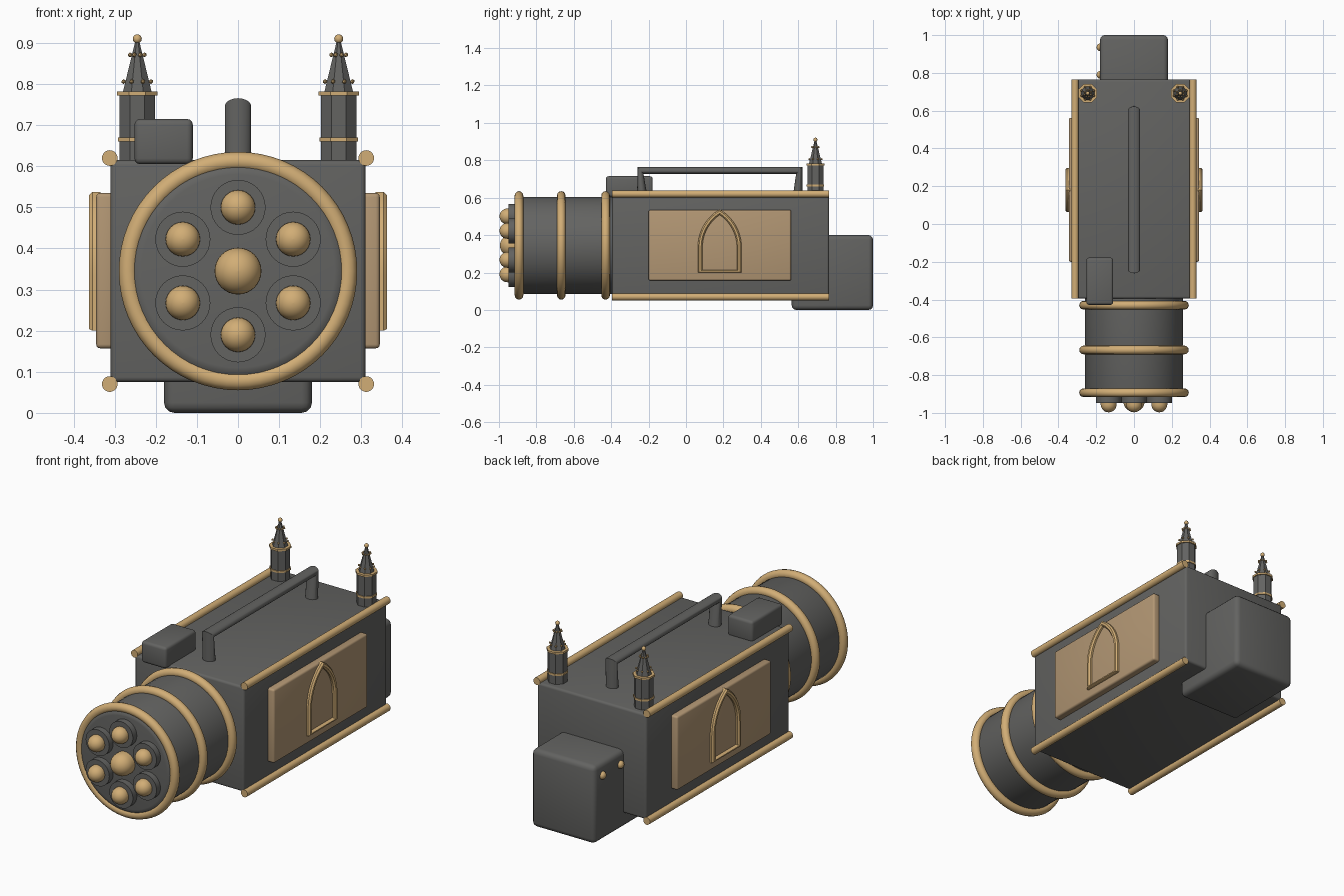
import bpy, bmesh, math
from mathutils import Matrix, Vector

if "Cube" in bpy.data.objects:
    bpy.data.objects.remove(bpy.data.objects["Cube"])


def material(name, rgb):
    m = bpy.data.materials.new(name)
    m.diffuse_color = (*rgb, 1)
    m.use_nodes = True
    m.node_tree.nodes["Principled BSDF"].inputs["Base Color"].default_value = m.diffuse_color
    return m


GREY = material("dark grey metal", (0.125, 0.125, 0.12))
GOLD = material("gold", (0.64, 0.42, 0.18))
TAN = material("tan panel", (0.45, 0.31, 0.175))
TO_FRONT = Matrix.Rotation(math.pi / 2, 4, 'X')   # local z becomes -y
TO_LEFT = Matrix.Rotation(-math.pi / 2, 4, 'Y')   # local z becomes -x


def finish(name, bm, mat, angle=35):
    bmesh.ops.remove_doubles(bm, verts=bm.verts, dist=1e-5)
    bmesh.ops.recalc_face_normals(bm, faces=bm.faces)
    me = bpy.data.meshes.new(name)
    bm.to_mesh(me)
    bm.free()
    ob = bpy.data.objects.new(name, me)
    bpy.context.collection.objects.link(ob)
    me.materials.append(mat)
    if angle:
        bpy.ops.object.select_all(action='DESELECT')
        ob.select_set(True)
        bpy.context.view_layer.objects.active = ob
        bpy.ops.object.shade_smooth_by_angle(angle=math.radians(angle))
    return ob


def box(name, lo, hi, mat, bevel=0.01, segs=3):
    bm = bmesh.new()
    bmesh.ops.create_cube(bm, size=1)
    lo, hi = Vector(lo), Vector(hi)
    size, mid = hi - lo, (hi + lo) / 2
    for v in bm.verts:
        v.co = Vector(a * b for a, b in zip(v.co, size)) + mid
    bmesh.ops.bevel(bm, geom=bm.edges[:], offset=bevel, segments=segs,
                    profile=0.5, affect='EDGES')
    return finish(name, bm, mat)


def skin(bm, loops, closed=False):
    """Join equal-length rings of verts with quads."""
    n = len(loops[0])
    pairs = list(zip(loops, loops[1:])) + ([(loops[-1], loops[0])] if closed else [])
    for a, b in pairs:
        for i in range(n):
            j = (i + 1) % n
            bm.faces.new((a[i], a[j], b[j], b[i]))


def lathe(name, profile, loc, mat, n=32, rot=Matrix(), closed=False, turn=0, angle=35):
    """Revolve (radius, height) points about local z."""
    bm = bmesh.new()
    m = Matrix.Translation(loc) @ rot
    loops = []
    for r, h in profile:
        loops.append([bm.verts.new(m @ Vector((max(r, 1e-4) * math.cos(a), max(r, 1e-4) * math.sin(a), h)))
                      for a in (turn + math.tau * i / n for i in range(n))])
    skin(bm, loops, closed)
    if not closed:
        bm.faces.new(loops[0])
        bm.faces.new(loops[-1])
    return finish(name, bm, mat, angle)


def ring_profile(major, minor, n=12):
    return [(major + minor * math.cos(math.tau * i / n), minor * math.sin(math.tau * i / n))
            for i in range(n)]


def dome_profile(r, height, n=8):
    return [(r, -0.02)] + [(r * math.cos(t), height * math.sin(t))
                           for t in (math.pi / 2 * i / n for i in range(n + 1))]


# Main housing, rear pack and small top box
box("housing", (-0.31, -0.395, 0.075), (0.31, 0.765, 0.615), GREY, 0.012)
box("rear_pack", (-0.18, 0.565, 0), (0.18, 1.0, 0.40), GREY, 0.025)
box("top_box", (-0.252, -0.428, 0.605), (-0.11, -0.178, 0.715), GREY, 0.014)

# Studs on the left of the rear pack
for i, y in enumerate((0.79, 0.935)):
    lathe(f"pack_stud_{i}", dome_profile(0.02, 0.018), (-0.18, y, 0.335), GOLD, 16, TO_LEFT)

# Corner rods along the housing
for x in (-0.312, 0.312):
    for z in (0.07, 0.62):
        lathe("corner_rod", [(0.019, -0.58), (0.019, 0.58)], (x, 0.185, z), GOLD, 20, TO_FRONT)

# Front drum with its hoops
CZ = 0.345
lathe("drum", [(0.26, 0), (0.26, 0.52), (0.256, 0.532), (0.246, 0.539), (0.235, 0.541)],
      (0, -0.375, CZ), GREY, 64, TO_FRONT)
for i, y in enumerate((-0.893, -0.667, -0.43)):
    lathe(f"drum_hoop_{i}", ring_profile(0.267, 0.023), (0, y, CZ), GOLD, 64, TO_FRONT, True, angle=60)

# Barrel discs with domed tips
for i in range(6):
    a = math.pi / 2 + math.tau * i / 6
    x, z = 0.155 * math.cos(a), CZ + 0.155 * math.sin(a)
    lathe(f"barrel_disc_{i}", [(0.067, 0), (0.067, 0.04)], (x, -0.908, z), GREY, 32, TO_FRONT)
    lathe(f"barrel_tip_{i}", dome_profile(0.042, 0.042), (x, -0.955, z), GOLD, 24, TO_FRONT)
lathe("centre_tip", dome_profile(0.057, 0.058), (0, -0.937, CZ), GOLD, 32, TO_FRONT)

# Carrying handle: oval section swept through legs and bar
bm = bmesh.new()
path = [(-0.233, 0.60, 0.028, 0), (-0.2435, 0.746, 0.0165, 0.0195),
        (0.605, 0.746, 0.0165, 0.0195), (0.597, 0.60, 0.027, 0)]
loops = []
for k, (y, z, hy, hz) in enumerate(path):
    s = 1 if k < 2 else -1      # mitre leans the section at each corner
    loops.append([bm.verts.new((0.032 * math.sin(t), y - s * hy * math.cos(t), z + hz * math.cos(t)))
                  for t in (math.tau * i / 20 for i in range(20))])
skin(bm, loops)
bm.faces.new(loops[0])
bm.faces.new(loops[-1])
finish("handle", bm, GREY)


# Pointed arch outline in the side plane, shrunk by an inset
def arch(inset, floor):
    half, spring, cy = 0.117, 0.335, 0.18
    r = 2 * half - inset
    top = math.acos(half / r)
    right = [(half - inset, floor)]
    right += [(-half + r * math.cos(top * i / 10), spring + r * math.sin(top * i / 10)) for i in range(11)]
    return [(cy + y, z) for y, z in right] + [(cy - y, z) for y, z in right[-2::-1]]


# Side panels and arch frames, on both sides
for side, label in ((1, "right"), (-1, "left")):
    xs = sorted((side * 0.30, side * 0.345))
    box(f"{label}_panel", (xs[0], -0.20, 0.157), (xs[1], 0.562, 0.535), TAN, 0.01)
    bm = bmesh.new()
    loops = [[bm.verts.new((side * x, y, z)) for y, z in arch(inset, floor)]
             for inset, floor, x in ((0, 0.20, 0.335), (0, 0.20, 0.354), (0.007, 0.204, 0.362),
                                     (0.018, 0.21, 0.362), (0.025, 0.214, 0.354), (0.025, 0.214, 0.335))]
    skin(bm, loops, True)
    finish(f"{label}_arch_frame", bm, GOLD, 30)

# Corner turrets with bands, spire, crockets and ball
for side, label in ((1, "right"), (-1, "left")):
    x, y, t = side * 0.245, 0.692, math.pi / 8
    lathe(f"{label}_turret", [(0.047, 0.60), (0.047, 0.775)], (x, y, 0), GREY, 8, turn=t, angle=0)
    for z, r in ((0.665, 0.051), (0.777, 0.053)):
        lathe(f"{label}_turret_band", [(r, -0.005), (r, 0.005)], (x, y, z), GOLD, 8, turn=t, angle=0)
    lathe(f"{label}_spire", [(0.038, 0.78), (0.005, 0.905)], (x, y, 0), GREY, 8, turn=t, angle=0)
    bm = bmesh.new()
    bmesh.ops.create_uvsphere(bm, u_segments=12, v_segments=8, radius=0.011,
                              matrix=Matrix.Translation((x, y, 0.91)))
    finish(f"{label}_spire_ball", bm, GOLD)
    bm = bmesh.new()
    for z, r in ((0.806, 0.036), (0.871, 0.019)):
        for i in range(8):
            a = t + math.tau * i / 8
            bmesh.ops.create_icosphere(bm, subdivisions=1, radius=0.006, matrix=Matrix.Translation(
                (x + r * math.cos(a), y + r * math.sin(a), z)))
    finish(f"{label}_crockets", bm, GOLD)
